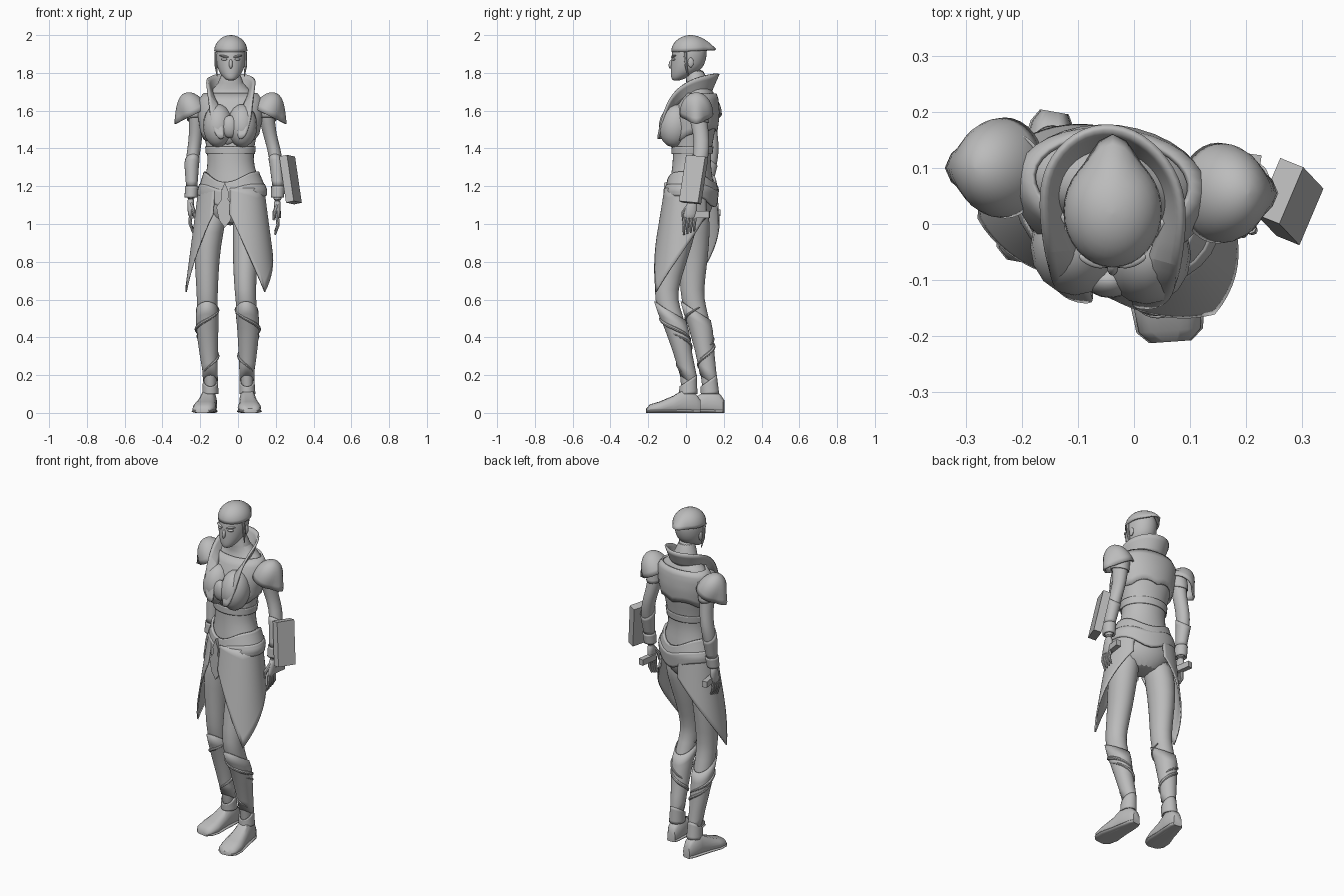
import bpy, bmesh, math
from math import sin, cos, pi, radians
from mathutils import Vector, Matrix, Euler

if "Cube" in bpy.data.objects:
    bpy.data.objects.remove(bpy.data.objects["Cube"])

grey = bpy.data.materials.new("plain_grey")
grey.use_nodes = True
grey.diffuse_color = (.5, .5, .5, 1)
grey.node_tree.nodes["Principled BSDF"].inputs["Base Color"].default_value = grey.diffuse_color


def finish(name, bm, subdiv=0, thick=0, sharp=40):
    """Turn a bmesh into a smooth shaded object with optional thickness and subdivision."""
    bmesh.ops.recalc_face_normals(bm, faces=bm.faces)
    mesh = bpy.data.meshes.new(name)
    bm.to_mesh(mesh)
    bm.free()
    mesh.materials.append(grey)
    mesh.shade_smooth()
    mesh.set_sharp_from_angle(angle=radians(sharp))
    obj = bpy.data.objects.new(name, mesh)
    bpy.context.collection.objects.link(obj)
    if subdiv:
        obj.modifiers.new("smooth", 'SUBSURF').levels = subdiv
        obj.modifiers["smooth"].render_levels = subdiv
    if thick:
        shell = obj.modifiers.new("shell", 'SOLIDIFY')
        shell.thickness, shell.offset = thick, 0
    return obj


def grid(name, rows, closed=True, caps=(), **options):
    """Bridge rows of points into a surface, closing the rows listed as caps."""
    bm = bmesh.new()
    rows = [[bm.verts.new(p) for p in row] for row in rows]
    count = len(rows[0])
    for low, high in zip(rows, rows[1:]):
        for i in range(count if closed else count - 1):
            j = (i + 1) % count
            bm.faces.new((low[i], low[j], high[j], high[i]))
    for end in caps:
        bm.faces.new(rows[end])
    return finish(name, bm, **options)


def on_ring(ring, angle, grow=0):
    """Point on an oval ring (x, y, z, rx, ry, yaw); angle zero faces front."""
    x, y, z, rx, ry, yaw = (*ring, 0)[:6]
    turn = radians(yaw)
    a, b = (rx + grow) * sin(angle), -(ry + grow) * cos(angle)
    return Vector((x + a * cos(turn) + b * sin(turn), y - a * sin(turn) + b * cos(turn), z))


def at_height(path, z):
    """Interpolate a ring of a vertical path."""
    path = sorted(path, key=lambda r: r[2])
    for low, high in zip(path, path[1:]):
        if z <= high[2]:
            break
    t = (z - low[2]) / (high[2] - low[2])
    return [a + (b - a) * t for a, b in zip(low, high)]


def angles(n):
    return [2 * pi * i / n for i in range(n)]


def loft(name, path, n=16):
    return grid(name, [[on_ring(r, a) for a in angles(n)] for r in path], caps=(0, -1), subdiv=1)


def band(name, path, top, bottom, grow, thick=.012, n=32, rows=6):
    """Shell hugging a path between two hems that vary with the angle."""
    def point(a, t):
        z = bottom(a) + (top(a) - bottom(a)) * t
        return on_ring(at_height(path, z), a, grow)
    return grid(name, [[point(a, k / rows) for a in angles(n)] for k in range(rows + 1)], thick=thick)


def dome(name, centre, size, tip, reach, tilt=(0, 0, 0), n=32, rows=7):
    """Cap with its rim drawn out to a point in the tip direction."""
    spin = Euler([radians(d) for d in tilt]).to_matrix()
    points = []
    for k in range(rows + 1):
        phi = pi / 2 * max(k, .1) / rows
        row = []
        for a in angles(n):
            out = Vector((sin(a), -cos(a), 0))
            pull = reach * max(0, out.dot(tip)) ** 14 * (k / rows) ** 3
            p = Vector((out.x * size[0] * sin(phi), out.y * size[1] * sin(phi), size[2] * cos(phi)))
            row.append(Vector(centre) + spin @ (p + out * pull))
        points.append(row)
    return grid(name, points, caps=(0,), thick=.01)


def blob(name, centre, size, tilt=(0, 0, 0)):
    bm = bmesh.new()
    matrix = Matrix.LocRotScale(Vector(centre), Euler([radians(d) for d in tilt]), Vector(size))
    bmesh.ops.create_uvsphere(bm, u_segments=16, v_segments=10, radius=1, matrix=matrix)
    return finish(name, bm)


def block(name, centre, size, tilt=(0, 0, 0)):
    bm = bmesh.new()
    matrix = Matrix.LocRotScale(Vector(centre), Euler([radians(d) for d in tilt]), Vector(size))
    bmesh.ops.create_cube(bm, size=1, matrix=matrix)
    return finish(name, bm)


def tube(name, points, radii):
    """Round strand through points, as a mesh."""
    curve = bpy.data.curves.new(name, 'CURVE')
    curve.dimensions, curve.bevel_depth, curve.bevel_resolution = '3D', 1, 2
    curve.use_fill_caps = True
    spline = curve.splines.new('POLY')
    spline.points.add(len(points) - 1)
    for p, co, r in zip(spline.points, points, radii):
        p.co, p.radius = (*co, 1), r
    helper = bpy.data.objects.new(name + "_helper", curve)
    bm = bmesh.new()
    bm.from_mesh(helper.to_mesh())
    helper.to_mesh_clear()
    bpy.data.objects.remove(helper)
    return finish(name, bm)


# Body and neck
torso = [(-.04, .02, .99, .09, .07, 18), (-.035, .025, 1.08, .165, .115, 18), (-.03, .03, 1.18, .17, .12, 18),
         (-.035, .03, 1.27, .135, .105, 15), (-.04, .03, 1.34, .122, .1, 12), (-.04, .035, 1.42, .13, .105, 8),
         (-.042, .045, 1.5, .15, .112, 6), (-.04, .055, 1.58, .163, .112, 6), (-.04, .07, 1.66, .16, .09, 6),
         (-.04, .075, 1.7, .125, .072, 6), (-.038, .06, 1.735, .06, .058, 0), (-.038, .045, 1.83, .05, .052, 0)]
loft("body", torso, 20)

# Jacket with jagged back hem, underbust band, belt and lower hip guard
band("jacket", torso, lambda a: 1.69, lambda a: 1.42 + .07 * (1 - cos(a)) / 2 + .02 * abs(sin(3 * a)), .006, .01)
band("bust_band", torso, lambda a: 1.41, lambda a: 1.37, .003, .006)
band("belt", torso, lambda a: 1.275 - .055 * abs(cos(a)) ** 4, lambda a: 1.2 - .03 * cos(a) ** 8, .008, .014)
band("hip_guard", torso, lambda a: 1.21 - .03 * cos(a) ** 8, lambda a: 1.15 - .06 * abs(cos(a)) ** 6, .012, .014)
for side, x, y in (("right", -.105, -.04), ("left", .022, -.056)):
    blob(side + "_bust", (x, y, 1.52), (.08, .088, .115), (-8, 0, 0))
blob("chest_clasp", (-.043, -.1, 1.515), (.045, .032, .06))

# Buckle with hanging plate, as an extruded outline
outline = [(.0, 1.22), (.02, 1.17), (.018, 1.13), (.045, 1.09), (.03, 1.02), (.0, .98)]
outline += [(-x, z) for x, z in outline[-2:0:-1]]
grid("buckle_plate", [[(-.07 + x, y - .2 * x, z) for x, z in outline] for y in (-.115, -.09)], caps=(0, -1))

# Standing collar that runs down into broad lapels
outer = [(0, .18, 1.795), (.07, .155, 1.795), (.12, .09, 1.78), (.128, .02, 1.755), (.118, -.065, 1.69),
         (.112, -.112, 1.57), (.08, -.142, 1.45)]
inner = [(0, .135, 1.7), (.055, .12, 1.7), (.09, .07, 1.69), (.09, .01, 1.67), (.068, -.05, 1.63),
         (.045, -.115, 1.56), (.025, -.142, 1.44)]
edges = []
for half in (inner, outer):
    whole = [(-x, y, z) for x, y, z in half[:0:-1]] + half
    edges.append([(-.038 + x, y - .1 * x, z) for x, y, z in whole])
grid("collar", edges, closed=False, subdiv=2, thick=.012)

# Head, face and hair
loft("head", [(-.038, -.052, 1.758, .02, .02), (-.038, -.037, 1.775, .04, .043), (-.038, -.012, 1.80, .06, .07),
              (-.038, .006, 1.83, .074, .088), (-.038, .014, 1.87, .081, .094), (-.038, .02, 1.92, .083, .096),
              (-.038, .022, 1.96, .07, .08), (-.038, .02, 1.985, .042, .05)])
blob("nose", (-.038, -.077, 1.848), (.01, .014, .026), (-15, 0, 0))
blob("lips", (-.038, -.067, 1.808), (.02, .012, .008))
dome("hair_cap", (-.038, .023, 1.915), (.083, .096, .08), Vector((0, 1, 0)), .038, (3, 0, 0))
for side, s in (("right", -1), ("left", 1)):
    x = -.038
    blob(side + "_eye", (x + s * .034, -.065, 1.872), (.018, .01, .007), (0, 0, s * 20))
    blob(side + "_brow", (x + s * .036, -.066, 1.888), (.026, .01, .006), (0, -s * 10, s * 22))
    blob(side + "_ear", (x + s * .077, .025, 1.855), (.008, .016, .026))
    tube(side + "_lock", [(x + s * .077, -.005, 1.91), (x + s * .079, .0, 1.84), (x + s * .072, .012, 1.78)],
         (.01, .008, .002))

# Arms, shoulder guards, cuffs and hands
arm_sizes = [(.042, .052), (.045, .05), (.036, .042), (.036, .042), (.036, .042), (.027, .03), (.024, .026)]
arms = {"right": [(-.21, .1, 1.66), (-.22, .11, 1.58), (-.222, .125, 1.48), (-.232, .135, 1.4),
                  (-.245, .125, 1.32), (-.245, .105, 1.2), (-.25, .095, 1.12)],
        "left": [(.13, .055, 1.66), (.15, .06, 1.58), (.166, .08, 1.48), (.19, .085, 1.4),
                 (.205, .07, 1.32), (.212, .045, 1.2), (.208, .035, 1.11)]}
for side, s in (("right", -1), ("left", 1)):
    path = [p + r for p, r in zip(arms[side], arm_sizes)]
    loft(side + "_arm", path)
    band(side + "_sleeve", path, lambda a: 1.64, lambda a: 1.55 + .015 * cos(a), .003, .006)
    band(side + "_cuff", path, lambda a: 1.2, lambda a: 1.14, .004, .01)
    band(side + "_bracer", path, lambda a: 1.34 + .03 * cos(a), lambda a: 1.2, .001, .004)
    top = Vector(path[0][:3])
    dome(side + "_shoulder_guard", top + Vector((s * .02, 0, -.08)), (.074, .085, .12),
         Vector((s, 0, 0)), .04, (0, s * 26, 0))
    wrist = Vector(path[-1][:3])
    palm = [(wrist.x, wrist.y - d, wrist.z - h, w, b) for d, h, w, b in
            ((0, -.02, .02, .02), (.005, .02, .019, .033), (.014, .06, .017, .037), (.018, .085, .012, .033))]
    loft(side + "_palm", palm, 12)
    for i in range(4):
        base = wrist + Vector((0, -.042 + .018 * i, -.075))
        steps = [(0, 0, 0), (s * .004, -.004, -.04), (-s * .012, -.004, -.092 + .006 * i)]
        tube(f"{side}_finger_{i}", [base + Vector(p) for p in steps], (.01, .009, .005))
    tube(side + "_thumb", [wrist + Vector(p) for p in ((0, -.02, -.01), (-s * .015, -.05, -.05), (-s * .02, -.05, -.09))],
         (.012, .011, .006))

# Boxes carried on the forearm and in the hands
block("forearm_box", (.278, .04, 1.235), (.045, .11, .25), (-5, -11, -22))
block("left_hand_box", (.205, .07, 1.05), (.03, .11, .035), (0, 0, -8))
block("right_hand_box", (-.24, .125, 1.06), (.03, .11, .035), (0, 0, 8))

# Legs with greaves, wound straps and feet
leg_sizes = [(.08, .085), (.08, .09), (.066, .078), (.057, .062), (.055, .062), (.053, .058), (.043, .044),
             (.032, .038), (.036, .042)]
legs = {"right": [(-.12, .04, 1.1), (-.158, .04, .96), (-.165, .038, .8), (-.163, .03, .64), (-.163, .045, .56),
                  (-.163, .078, .45), (-.156, .1, .32), (-.146, .118, .2), (-.146, .128, .09)],
        "left": [(.05, .0, 1.1), (.052, -.035, .96), (.037, -.072, .8), (.038, -.11, .64), (.045, -.095, .56),
                 (.055, -.05, .45), (.052, -.018, .32), (.046, .012, .2), (.05, .012, .09)]}
soles = {"right": ((-.142, .2), (-.19, -.07)), "left": ((.045, .075), (.065, -.21))}
sections = [(0, .024, .07), (.08, .036, .1), (.3, .044, .125), (.5, .05, .09), (.75, .062, .06), (.93, .055, .045),
            (1, .035, .022)]
for side, s in (("right", -1), ("left", 1)):
    path = [p + r for p, r in zip(legs[side], leg_sizes)]
    loft(side + "_leg", path)
    band(side + "_greave", path, lambda a: .54 + .05 * cos(a), lambda a: .17 + .03 * cos(a), .003, .006)
    for k, start in enumerate((.56, .42)):
        wind = [on_ring(at_height(path, start - .2 * i / 30), s * (i * .2 + pi * k - 2), .005) for i in range(31)]
        tube(f"{side}_strap_{k}", wind, [.003 + .007 * sin(pi * i / 30) for i in range(31)])
    band(side + "_ankle_wrap", path, lambda a: .17 - .03 * cos(a), lambda a: .1, .003, .008)
    heel, toe = (Vector((*p, 0)) for p in soles[side])
    across = (toe - heel).normalized().cross(Vector((0, 0, 1)))
    for part, wide, tall in (("shoe", 1, 1), ("sole", 1.08, 0)):
        rows = []
        for t, half, height in sections:
            lift = height if tall else .02
            rows.append([heel.lerp(toe, t) + across * half * wide * cos(a)
                         + Vector((0, 0, lift * min(1, max(0, .45 + .65 * sin(a))))) for a in angles(20)])
        grid(f"{side}_{part}", rows, caps=(0, -1))

# Leaf shaped skirt panels, open at the front and back
for side, s in (("right", -1), ("left", 1)):
    def skirt_point(u, t):
        width = .36 if u < .36 else .64
        depth = (.14 + .41 * max(0, 1 - abs(u - .36) / width) ** 1.1) * t
        flare = depth / .54
        ring = (-.035, .025 - .02 * flare, 1.19 - depth, .176 + .072 * flare, .127 + .068 * flare, 22)
        return on_ring(ring, s * radians(14 + 140 * u))
    grid(side + "_skirt_panel", [[skirt_point(i / 25, k / 10) for i in range(26)] for k in range(11)],
         closed=False, thick=.008)
